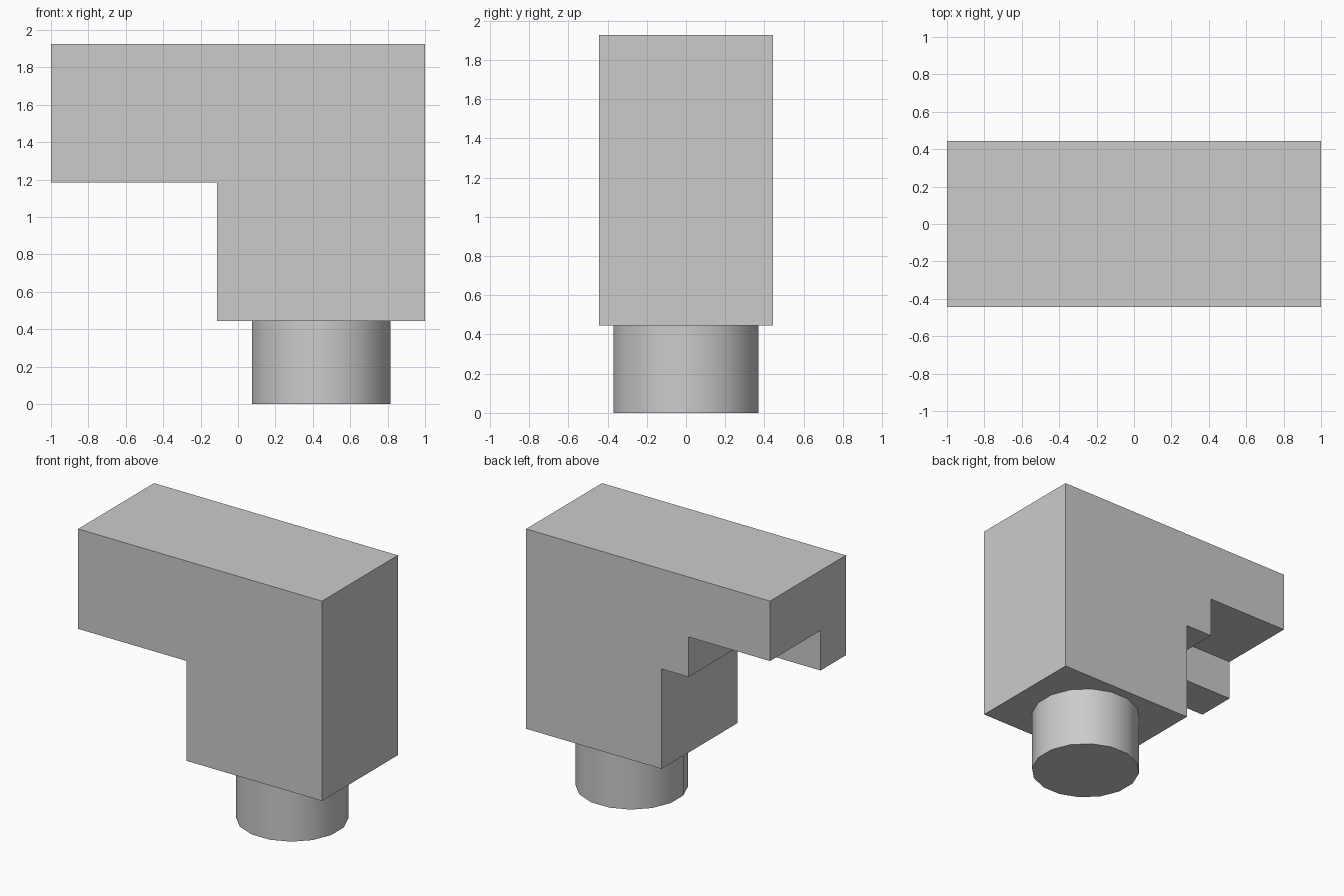
import bpy
import bmesh
import math

cube = bpy.data.objects.get("Cube")
if cube:
    bpy.data.objects.remove(cube, do_unlink=True)

U = 2 / 27            # base module of the part
HALF = 6 * U          # half depth

grey = bpy.data.materials.new("light grey")
grey.use_nodes = True
colour = (0.6, 0.6, 0.6, 1)
grey.diffuse_color = colour
grey.node_tree.nodes["Principled BSDF"].inputs["Base Color"].default_value = colour


def make_object(name, bm):
    bmesh.ops.recalc_face_normals(bm, faces=bm.faces)
    mesh = bpy.data.meshes.new(name)
    bm.to_mesh(mesh)
    bm.free()
    mesh.materials.append(grey)
    obj = bpy.data.objects.new(name, mesh)
    bpy.context.collection.objects.link(obj)
    return obj


def extruded_profile(name, points, y0, y1):
    """Extrude an x-z outline along y."""
    bm = bmesh.new()
    face = bm.faces.new([bm.verts.new((x, y0, z)) for x, z in points])
    out = bmesh.ops.extrude_face_region(bm, geom=[face])
    verts = [v for v in out["geom"] if isinstance(v, bmesh.types.BMVert)]
    bmesh.ops.translate(bm, verts=verts, vec=(0, y1 - y0, 0))
    return make_object(name, bm)


# L-shaped body: upright column with an arm
base, arm, top = 6 * U, 16 * U, 26 * U
inner = -1 + 12 * U
body = extruded_profile("bracket_body", [
    (inner, base), (1, base), (1, top), (-1, top), (-1, arm), (inner, arm),
], -HALF, HALF)

# Notch under the arm, leaving a lip along the front
notch_end, notch_top = -1 + 9 * U, 20 * U
cutter = extruded_profile("notch_cutter", [
    (-1.2, arm - 0.2), (notch_end, arm - 0.2),
    (notch_end, notch_top), (-1.2, notch_top),
], -HALF + 4 * U, HALF + 0.2)
cutter.hide_render = True
cut = body.modifiers.new("notch", "BOOLEAN")
cut.operation = "DIFFERENCE"
cut.solver = "EXACT"
cut.object = cutter
bpy.context.view_layer.objects.active = body
bpy.ops.object.select_all(action="DESELECT")
body.select_set(True)
bpy.ops.object.modifier_apply(modifier=cut.name)
bpy.data.objects.remove(cutter, do_unlink=True)

# Round peg below the column, flat sides toward the axes
SIDES = 16
bpy.ops.mesh.primitive_cylinder_add(
    vertices=SIDES, radius=5 * U / math.cos(math.pi / SIDES), depth=base,
    location=(6 * U, 0, base / 2), rotation=(0, 0, math.pi / SIDES))
peg = bpy.context.object
peg.name = "round_peg"
peg.data.materials.append(grey)
bpy.ops.object.shade_smooth_by_angle(angle=math.radians(35))
